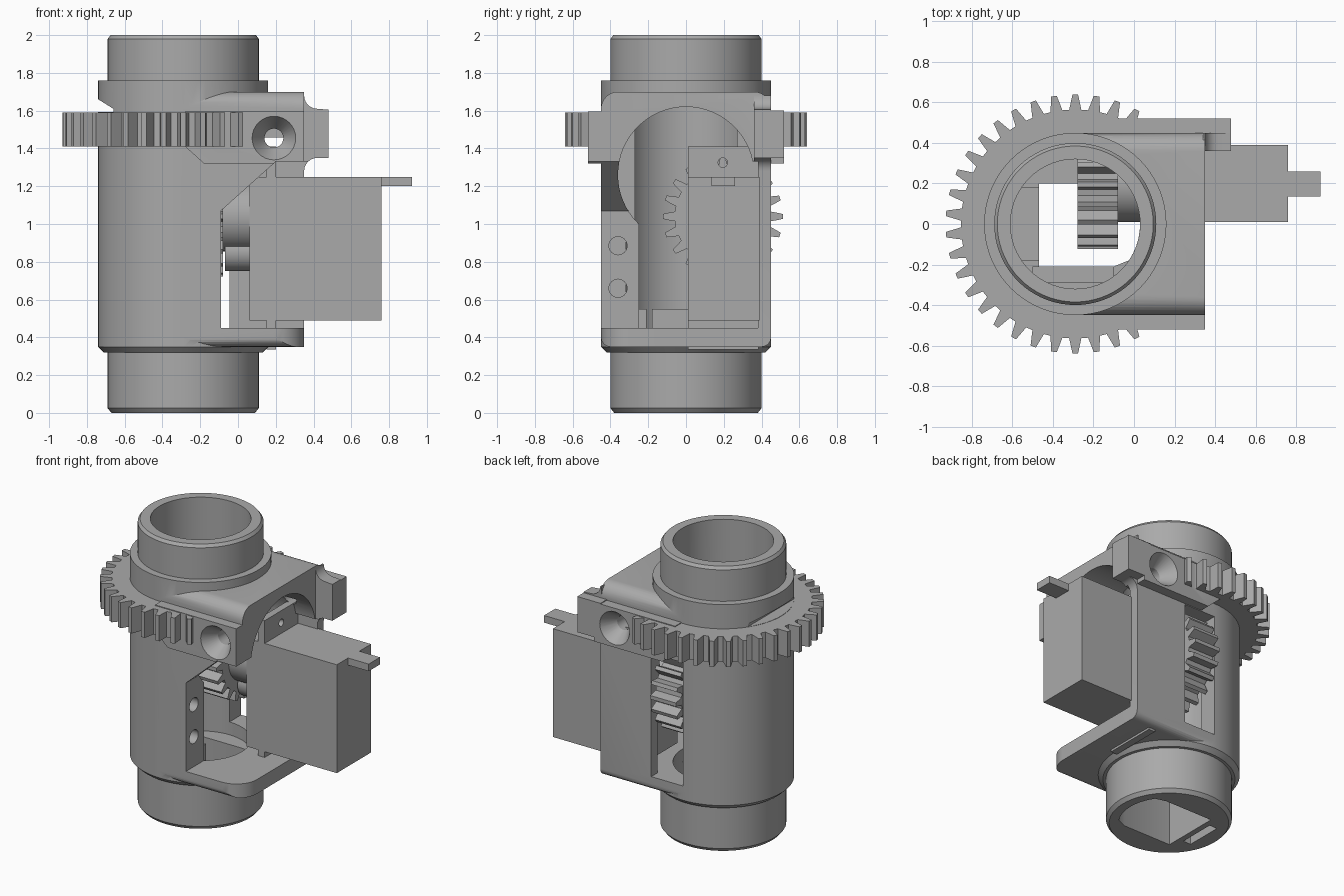
import bpy, bmesh
from math import sin, cos, pi, radians
from mathutils import Vector

cube = bpy.data.objects.get("Cube")
if cube:
    bpy.data.objects.remove(cube, do_unlink=True)

grey = bpy.data.materials.new("mid grey")
grey.use_nodes = True
GREY = (0.4, 0.4, 0.4, 1)
grey.diffuse_color = GREY
grey.node_tree.nodes["Principled BSDF"].inputs["Base Color"].default_value = GREY

AX = -0.29                      # x of the tube's axis
AXES = {"x": lambda u, v, w: (w, u, v),
        "y": lambda u, v, w: (u, w, v),
        "z": lambda u, v, w: (u, v, w)}


def finish(name, bm):
    bmesh.ops.recalc_face_normals(bm, faces=bm.faces[:])
    mesh = bpy.data.meshes.new(name)
    bm.to_mesh(mesh)
    bm.free()
    mesh.materials.append(grey)
    ob = bpy.data.objects.new(name, mesh)
    bpy.context.collection.objects.link(ob)
    return ob


def loft(name, axis, rings):
    """Skin equal-length outlines, each given as (position, points)."""
    bm = bmesh.new()
    loops = [[bm.verts.new(AXES[axis](u, v, w)) for u, v in pts] for w, pts in rings]
    for a, b in zip(loops, loops[1:]):
        for i in range(len(a)):
            j = (i + 1) % len(a)
            bm.faces.new((a[i], a[j], b[j], b[i]))
    bm.faces.new(loops[0])
    bm.faces.new(loops[-1])
    return finish(name, bm)


def prism(name, axis, pts, lo, hi):
    return loft(name, axis, [(lo, pts), (hi, pts)])


def box(name, x0, x1, y0, y1, z0, z1):
    return prism(name, "z", [(x0, y0), (x1, y0), (x1, y1), (x0, y1)], z0, z1)


def arc(u, v, r, a0=0, a1=360, n=64):
    full = a1 - a0 == 360
    count = n if full else n + 1
    return [(u + r * cos(radians(a0 + (a1 - a0) * i / n)),
             v + r * sin(radians(a0 + (a1 - a0) * i / n))) for i in range(count)]


def turned(name, axis, u, v, profile, n=72):
    return loft(name, axis, [(w, arc(u, v, r, n=n)) for w, r in profile])


def teeth(u, v, root, tip, step, angles):
    pts = []
    for a in angles:
        for off, r in ((-0.32, root), (-0.22, (root + tip) / 2), (-0.13, tip),
                       (0.13, tip), (0.22, (root + tip) / 2), (0.32, root)):
            t = radians(a + off * step)
            pts.append((u + r * cos(t), v + r * sin(t)))
    return pts


def combine(target, others, operation):
    for other in others:
        mod = target.modifiers.new("join", "BOOLEAN")
        mod.operation = operation
        mod.solver = "EXACT"
        mod.object = other
        dg = bpy.context.evaluated_depsgraph_get()
        mesh = bpy.data.meshes.new_from_object(target.evaluated_get(dg))
        target.modifiers.clear()
        target.data = mesh
        bpy.data.objects.remove(other, do_unlink=True)


# Housing: stepped tube with necks at both ends
housing = turned("housing", "z", AX, 0, [
    (0, 0.38), (0.025, 0.4), (0.32, 0.4), (0.32, 0.42), (0.35, 0.45),
    (1.76, 0.45), (1.76, 0.4), (1.98, 0.4), (2, 0.385)])

# Squared side of the housing with rounded long edges
side = (arc(-0.4, 0.4, 0.05, 180, 270, 6) + arc(0.4, 0.4, 0.05, 270, 360, 6)
        + arc(0.36, 1.61, 0.09, 0, 90, 8) + arc(-0.36, 1.61, 0.09, 90, 180, 8))
adds = [prism("side_box", "x", side, AX, 0.35)]

# Sector gear around the outside
step = 360 / 38
sector = teeth(AX, 0, 0.565, 0.64, step, [90 + step * i for i in range(-3, 23)])
sector += [(0.03, -0.52), (0.03, 0.52)]
adds.append(prism("sector_gear", "z", sector, 1.41, 1.59))

# Screw blocks on both flanks, and the hooked end at the back
flank = [(-0.28, 1.41), (-0.18, 1.32), (0.35, 1.32), (0.35, 1.595), (-0.28, 1.595)]
for s in (-1, 1):
    adds.append(prism("screw_block", "y", flank, s * 0.4, s * 0.52))
hook = ([(0.34, 1.28)] + arc(0.42, 1.28, 0.07, 180, 90, 6) + [(0.48, 1.35), (0.48, 1.605)]
        + arc(0.42, 1.68, 0.07, 270, 180, 6) + [(0.34, 1.68)])
adds.append(prism("back_hook", "y", hook, 0.36, 0.45))
adds.append(box("back_hook_plate", 0.3, 0.48, 0.44, 0.52, 1.35, 1.6))
combine(housing, adds, "UNION")

# Openings: bore, side cavity, arch, rear window and floor hole
opening = [(-0.09, 0.45), (-0.09, 1.07), (0.2, 1.33), (0.7, 1.33), (0.7, 0.45)]
floor_hole = [(-0.47, -0.21), (-0.1, -0.21)] + arc(AX, 0, 0.32, -34, 34, 10) + [(-0.1, 0.2), (-0.47, 0.2)]
cuts = [
    turned("bore", "z", AX, 0, [(0.36, 0.32), (2.1, 0.32)]),
    prism("cavity", "y", opening, -0.7, 0.38),
    prism("arch", "x", arc(0, 1.26, 0.36), -0.12, 0.352),
    box("rear_window", AX, -0.045, 0.15, 0.7, 0.45, 1.315),
    prism("floor_opening", "z", floor_hole, -0.1, 0.5),
    box("floor_slot", -0.57, -0.51, -0.12, 0.14, -0.1, 0.3),
    prism("neck_notch", "y", [(-0.9, 1.592), (-0.66, 1.592), (-0.66, 1.61), (-0.74, 1.66), (-0.9, 1.66)], -0.3, 0.3),
    prism("plate_corner", "z", arc(0.19, -0.29, 0.16, 270, 360, 10) + [(0.5, -0.29), (0.5, -0.6), (0.19, -0.6)],
          0.2, 0.6),
]
for z in (0.66, 0.885):
    cuts.append(turned("dowel_hole", "x", -0.36, z, [(-0.25, 0.048), (0, 0.048)], 24))
for s in (-1, 1):
    cuts.append(turned("countersink", "y", 0.19, 1.455,
                       [(s * 0.53, 0.122), (s * 0.42, 0.05), (s * 0.3, 0.05)], 32))
combine(housing, cuts, "DIFFERENCE")

# Stop plates standing inside the tube
box("left_stop_plate", -0.62, -0.47, -0.18, 0.18, 0.3, 0.55)
box("front_stop_plate", -0.5, -0.1, -0.29, -0.21, 0.3, 0.55)

# Motor: case, mounting ears, cable tab and output bosses
box("motor_case", 0.06, 0.76, 0.01, 0.39, 0.49, 1.25)
box("cable_tab", 0.75, 0.92, 0.135, 0.26, 1.2, 1.25)
for name, z0, z1, hz in (("upper_ear", 1.24, 1.41, 1.325), ("lower_ear", 0.41, 0.5, 0.425)):
    ear = box(name, 0.15, 0.2, 0.01, 0.385, z0, z1)
    combine(ear, [turned("ear_hole", "x", 0.195, hz, [(0, 0.025), (0.4, 0.025)], 20)], "DIFFERENCE")
box("lower_ear_foot", 0.15, 0.2, 0.01, 0.385, 0.335, 0.42)
turned("output_boss", "x", 0.195, 1.04, [(-0.09, 0.185), (0.07, 0.185)], 48)
turned("small_boss", "x", 0.195, 0.85, [(-0.07, 0.1), (0.07, 0.1)], 32)

# Drive pinion on the motor shaft
pinion = teeth(0.195, 1.04, 0.255, 0.318, 18, range(0, 360, 18))
prism("drive_pinion", "x", pinion, -0.28, -0.08)

# Smooth the round faces and keep the edges crisp
for ob in bpy.context.scene.objects:
    if ob.type == "MESH" and grey.name in ob.data.materials:
        bpy.ops.object.select_all(action="DESELECT")
        ob.select_set(True)
        bpy.context.view_layer.objects.active = ob
        bpy.ops.object.shade_smooth_by_angle(angle=radians(25))
